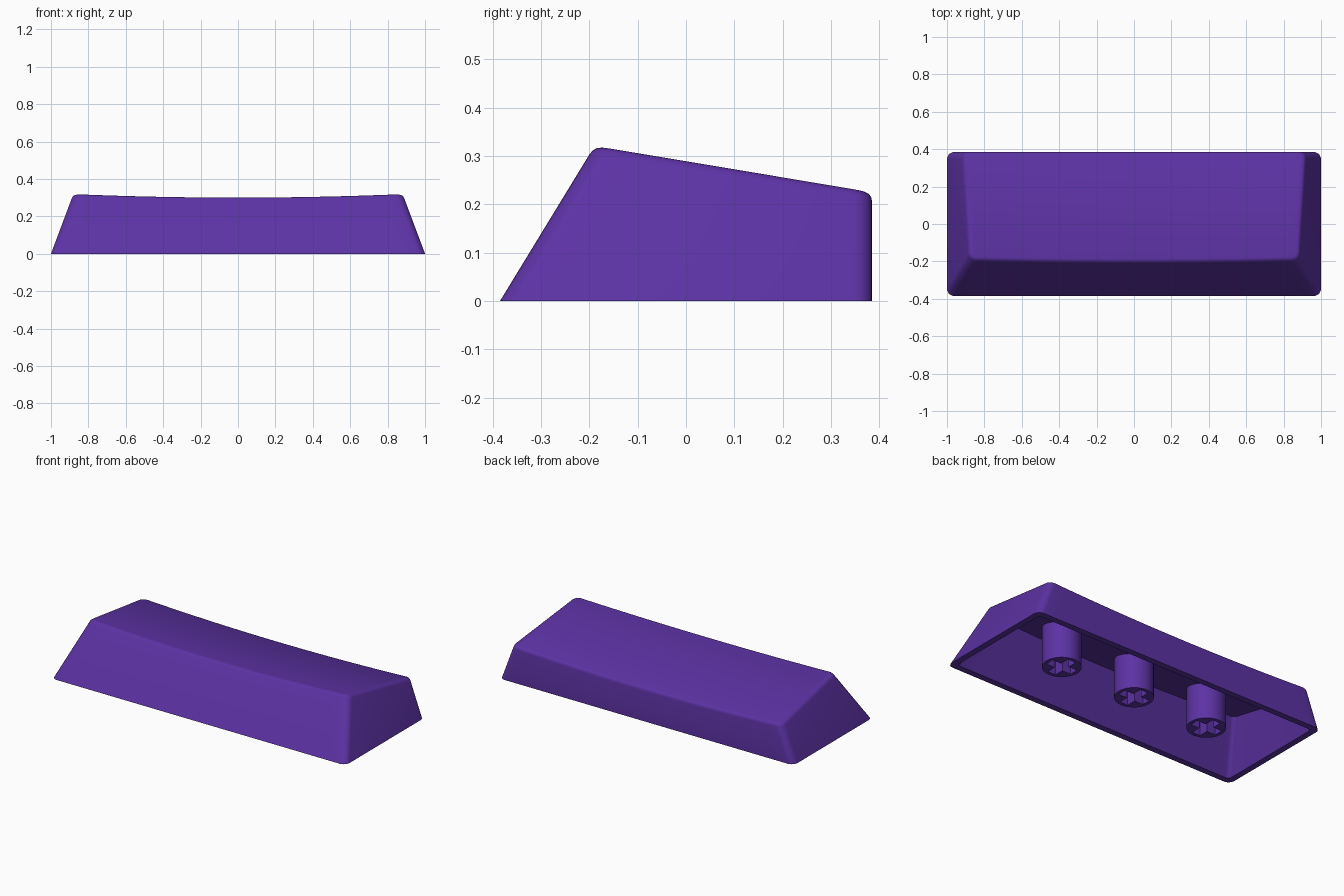
import bpy
import bmesh
import math

if "Cube" in bpy.data.objects:
    bpy.data.objects.remove(bpy.data.objects["Cube"], do_unlink=True)

purple = bpy.data.materials.new("purple plastic")
purple.use_nodes = True
COLOUR = (0.107, 0.032, 0.37, 1)
purple.diffuse_color = COLOUR
bsdf = purple.node_tree.nodes["Principled BSDF"]
bsdf.inputs["Base Color"].default_value = COLOUR
bsdf.inputs["Roughness"].default_value = 0.6

ARC, SPAN = 6, 24          # steps in a corner and along the long edges


def top_height(x, y):
    """Sloping top, dished along its length."""
    return 0.29 - 0.17 * y - 0.021 * (1 - (x / 0.89) ** 2)


def finish(name, bm):
    bmesh.ops.recalc_face_normals(bm, faces=bm.faces)
    mesh = bpy.data.meshes.new(name)
    bm.to_mesh(mesh)
    bm.free()
    mesh.materials.append(purple)
    obj = bpy.data.objects.new(name, mesh)
    bpy.context.collection.objects.link(obj)
    bpy.ops.object.select_all(action="DESELECT")
    obj.select_set(True)
    bpy.context.view_layer.objects.active = obj
    bpy.ops.object.shade_smooth_by_angle(angle=math.radians(35))
    return obj


def wall_point(side, i, z, inset, r):
    """Point i of the front (-1) or back (1) half of the outline at height z."""
    half = 1 - 0.375 * z - inset
    edge = 0.385 - inset if side > 0 else 0.385 - 0.61 * z - inset
    if ARC < i < ARC + SPAN:
        return (-1 + 2 * (i - ARC) / SPAN) * (half - r), side * edge
    right = i >= ARC + SPAN
    k = (2 * ARC + SPAN - i if right else i) / ARC * math.pi / 2
    x = half - r + r * math.cos(k)
    return (x if right else -x), side * (edge - r + r * math.sin(k))


def ring(bm, inset, r, drop=None):
    """Outline on the ground, or at a drop below the dished top."""
    halves = []
    for side in (-1, 1):
        half = []
        for i in range(2 * ARC + SPAN + 1):
            z = 0.0
            x, y = wall_point(side, i, z, inset, r)
            if drop is not None:
                for _ in range(20):
                    z = top_height(x, y) - drop
                    x, y = wall_point(side, i, z, inset, r)
            half.append(bm.verts.new((x, y, z)))
        halves.append(half)
    return halves


def cap(bm, halves):
    f, b = halves
    for i in range(len(f) - 1):
        bm.faces.new((f[i], f[i + 1], b[i + 1], b[i]))


# Hollow shell: inner ceiling, inner wall, bottom rim, outer wall, rounded top edge
bm = bmesh.new()
rings = [ring(bm, 0.038, 0.022, 0.045), ring(bm, 0.038, 0.022),
         ring(bm, 0, 0.04), ring(bm, 0, 0.04, 0.018),
         ring(bm, 0.002, 0.038, 0.009), ring(bm, 0.007, 0.034, 0.003),
         ring(bm, 0.016, 0.028, 0)]
loops = [f + b[::-1] for f, b in rings]
for lower, upper in zip(loops, loops[1:]):
    n = len(lower)
    for i in range(n):
        j = (i + 1) % n
        bm.faces.new((lower[i], lower[j], upper[j], upper[i]))
cap(bm, rings[0])
cap(bm, rings[-1])
finish("keycap_shell", bm)


# Round stems with a cross-shaped socket
def stem(name, cx, radius=0.108, arm=0.086, w=0.027, depth=0.16):
    bm = bmesh.new()

    def loop(points):
        verts = [bm.verts.new((cx + x, y, 0)) for x, y in points]
        return [bm.edges.new((verts[i], verts[(i + 1) % len(verts)]))
                for i in range(len(verts))]

    def raise_loop(edges, height):
        out = bmesh.ops.extrude_edge_only(bm, edges=edges)["geom"]
        for v in (g for g in out if isinstance(g, bmesh.types.BMVert)):
            v.co.z = height(v.co)
        return [g for g in out if isinstance(g, bmesh.types.BMEdge)]

    circle = loop([(radius * math.cos(a), radius * math.sin(a))
                   for a in (math.tau * i / 40 for i in range(40))])
    corners = [(arm, -w), (arm, w), (w, w)]
    cross = []
    for q in range(4):
        c, s = round(math.cos(q * math.pi / 2)), round(math.sin(q * math.pi / 2))
        cross += [(x * c - y * s, x * s + y * c) for x, y in corners]
    socket = loop(cross)
    bmesh.ops.triangle_fill(bm, edges=circle + socket, use_beauty=True)
    raise_loop(circle, lambda co: top_height(co.x, co.y) - 0.03)
    floor = raise_loop(socket, lambda co: depth)
    bmesh.ops.triangle_fill(bm, edges=floor, use_beauty=True)
    finish(name, bm)


for label, x in (("right", -0.512), ("middle", 0), ("left", 0.512)):
    stem("stem_" + label, x)
